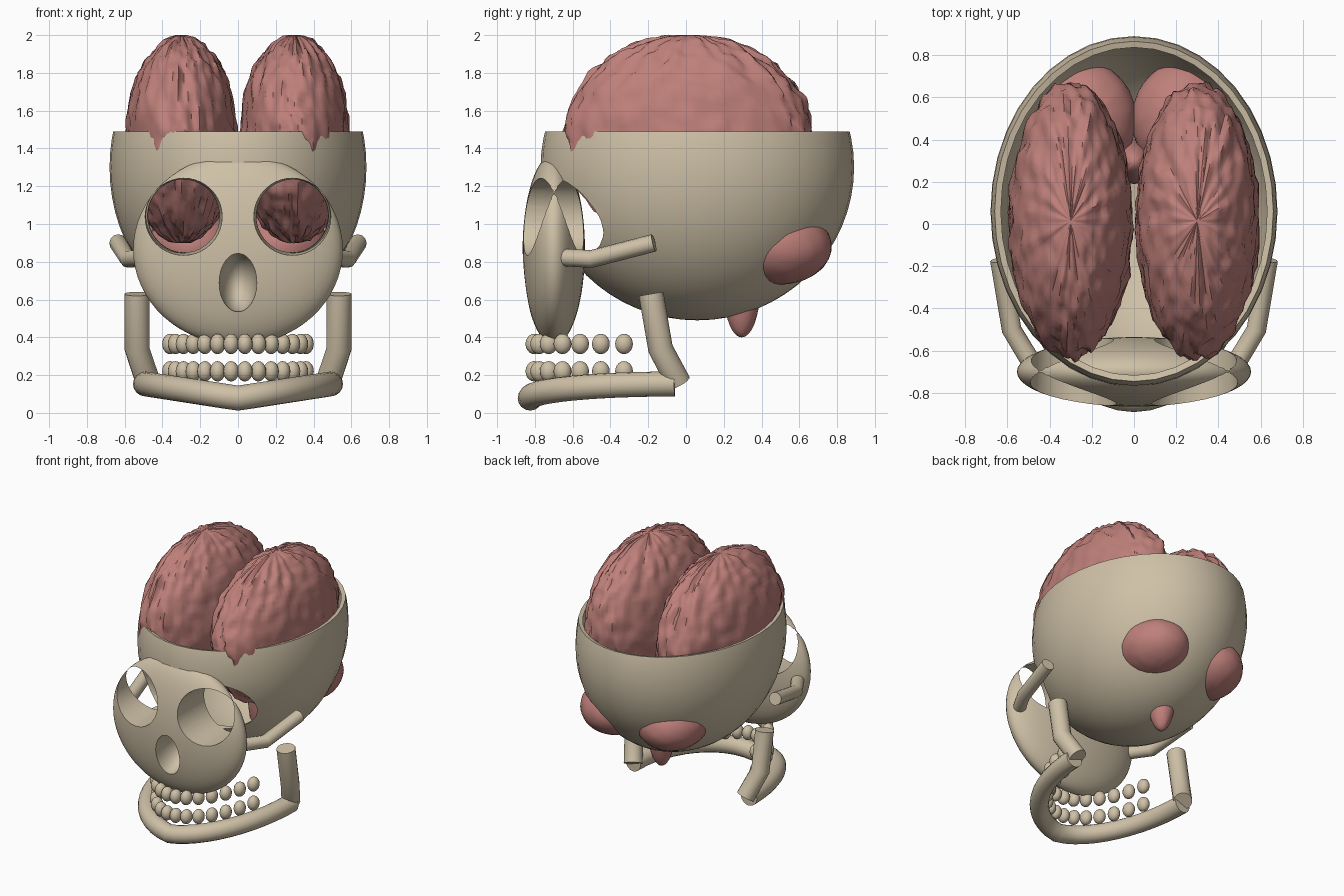
import bpy, bmesh, math
from mathutils import Vector, Matrix, noise

if "Cube" in bpy.data.objects:
    bpy.data.objects.remove(bpy.data.objects["Cube"])


def material(name, rgb):
    m = bpy.data.materials.new(name)
    m.diffuse_color = (*rgb, 1)
    m.use_nodes = True
    m.node_tree.nodes["Principled BSDF"].inputs["Base Color"].default_value = m.diffuse_color
    return m


BONE = material("bone", (0.62, 0.53, 0.385))
PINK = material("brain_pink", (0.52, 0.215, 0.195))


def smooth(ob, angle=40):
    bpy.ops.object.select_all(action='DESELECT')
    ob.select_set(True)
    bpy.context.view_layer.objects.active = ob
    bpy.ops.object.shade_smooth_by_angle(angle=math.radians(angle))


def add_mesh(name, bm, mat):
    bmesh.ops.recalc_face_normals(bm, faces=bm.faces[:])
    me = bpy.data.meshes.new(name)
    bm.to_mesh(me)
    bm.free()
    me.materials.append(mat)
    ob = bpy.data.objects.new(name, me)
    bpy.context.collection.objects.link(ob)
    return ob


def ellipsoid_bm(center, radii, seg=32, rings=24):
    bm = bmesh.new()
    mat = Matrix.Translation(center) @ Matrix.Diagonal((*radii, 1))
    bmesh.ops.create_uvsphere(bm, u_segments=seg, v_segments=rings, radius=1, matrix=mat)
    return bm


def bake(ob):
    """Apply the modifiers of an object."""
    bpy.context.view_layer.update()
    deps = bpy.context.evaluated_depsgraph_get()
    me = bpy.data.meshes.new_from_object(ob.evaluated_get(deps))
    ob.modifiers.clear()
    ob.data = me


def cut(ob, cutters):
    for c in cutters:
        m = ob.modifiers.new("cut", 'BOOLEAN')
        m.operation, m.solver, m.object = 'DIFFERENCE', 'EXACT', c
    bake(ob)


def tube(name, points, radius, seg=16):
    """Capped round tube swept along a list of points."""
    pts = [Vector(p) for p in points]
    bm = bmesh.new()
    rings = []
    for i, p in enumerate(pts):
        a, b = pts[max(i - 1, 0)], pts[min(i + 1, len(pts) - 1)]
        t = (b - a).normalized()
        ref = Vector((0, 0, 1)) if abs(t.z) < 0.75 else Vector((1, 0, 0))
        u = t.cross(ref).normalized()
        w = t.cross(u)
        rings.append([bm.verts.new(p + radius * (u * math.cos(k * math.tau / seg)
                                                 + w * math.sin(k * math.tau / seg)))
                      for k in range(seg)])
    for r, s in zip(rings, rings[1:]):
        for k in range(seg):
            n = (k + 1) % seg
            bm.faces.new((r[k], r[n], s[n], s[k]))
    bm.faces.new(rings[0])
    bm.faces.new(rings[-1])
    ob = add_mesh(name, bm, BONE)
    smooth(ob)
    return ob


# Cutters for the eye sockets (tapered) and the nose
cutters = []
for s in (-1, 1):
    bm = bmesh.new()
    bmesh.ops.create_cone(bm, cap_ends=True, segments=40, radius1=0.215, radius2=0.175, depth=0.9,
                          matrix=Matrix.Translation((s * 0.29, -0.6, 1.04))
                          @ Matrix.Rotation(-math.pi / 2, 4, 'X'))
    cutters.append(add_mesh("eye_cutter", bm, BONE))
nose = add_mesh("nose_cutter", ellipsoid_bm((0, -0.84, 0.69), (0.1, 0.2, 0.155)), BONE)

# Cranium: open bowl with a thin wall
bm = ellipsoid_bm((0, 0.06, 1.3), (0.68, 0.83, 0.81), 40, 32)
bmesh.ops.bisect_plane(bm, geom=bm.verts[:] + bm.edges[:] + bm.faces[:],
                       plane_co=(0, 0, 1.49), plane_no=(0, 0, 1), clear_outer=True)
cranium = add_mesh("cranium", bm, BONE)
sol = cranium.modifiers.new("wall", 'SOLIDIFY')
sol.thickness, sol.offset = 0.03, -1
bake(cranium)
cut(cranium, cutters)
smooth(cranium)

# Face plate: flattened ellipsoid with sockets and nose opening
face = add_mesh("face", ellipsoid_bm((0, -0.7, 0.865), (0.555, 0.165, 0.505), 48, 32), BONE)
cut(face, cutters + [nose])
smooth(face)
for c in cutters + [nose]:
    bpy.data.objects.remove(c)

# Cheek arches and jaw branches
for s, side in ((-1, "left"), (1, "right")):
    tube("cheekbone_" + side, [(s * 0.46, -0.7, 0.825), (s * 0.58, -0.5, 0.815),
                               (s * 0.635, -0.17, 0.9)], 0.047, 12)
    tube("jaw_branch_" + side, [(s * 0.535, -0.185, 0.63), (s * 0.535, -0.135, 0.34),
                                (s * 0.475, -0.04, 0.16)], 0.066)

# Jaw body: half-ellipse sweep dropping toward the chin
jaw = []
for i in range(-12, 13):
    t = i / 12 * math.pi / 2
    jaw.append((0.49 * math.sin(t), -0.06 - 0.765 * math.cos(t), 0.078 + 0.075 * abs(math.sin(t))))
tube("jaw", jaw, 0.066)

# Two arched rows of teeth
for row, z in (("upper", 0.365), ("lower", 0.22)):
    for i in range(14):
        t = math.radians((i - 6.5) * 11)
        p = (0.38 * math.sin(t), -0.106 - 0.7 * math.cos(t), z)
        smooth(add_mesh(f"{row}_tooth_{i + 1}", ellipsoid_bm(p, (0.041, 0.047, 0.054), 16, 10), BONE), 80)


# Brain lobes: ellipsoids wrinkled by noise along their meridians
def lobe(name, center, radii, amount, seed, seg=96, rings=56):
    bm = ellipsoid_bm(center, radii, seg, rings)
    c = Vector(center)
    for v in bm.verts:
        d = v.co - c
        n = Vector((d.x / radii[0], d.y / radii[1], d.z / radii[2]))
        a = Vector((n.x, n.y, 0))
        a = a.normalized() if a.length > 1e-4 else a
        ridge = noise.noise(Vector((a.x * 6, a.y * 6, n.z * 3 + seed)))
        fine = noise.noise(Vector((n.x * 9, n.y * 9, n.z * 7 + seed)))
        k = amount * min(1, 2 * math.hypot(n.x, n.y))
        v.co = c + d * (1 + k * (ridge + 0.8 * fine))
    smooth(add_mesh(name, bm, PINK), 50)


for s, side in ((-1, "left"), (1, "right")):
    lobe("hemisphere_" + side, (s * 0.3, 0.015, 1.45), (0.292, 0.65, 0.55), 0.05, 4 + s)
    lobe("cerebellum_" + side, (s * 0.235, 0.495, 0.88), (0.245, 0.275, 0.2), 0.012, 9 + s, 48, 28)
lobe("brain_stem", (0, 0.295, 0.72), (0.1, 0.105, 0.32), 0.012, 15, 32, 24)
